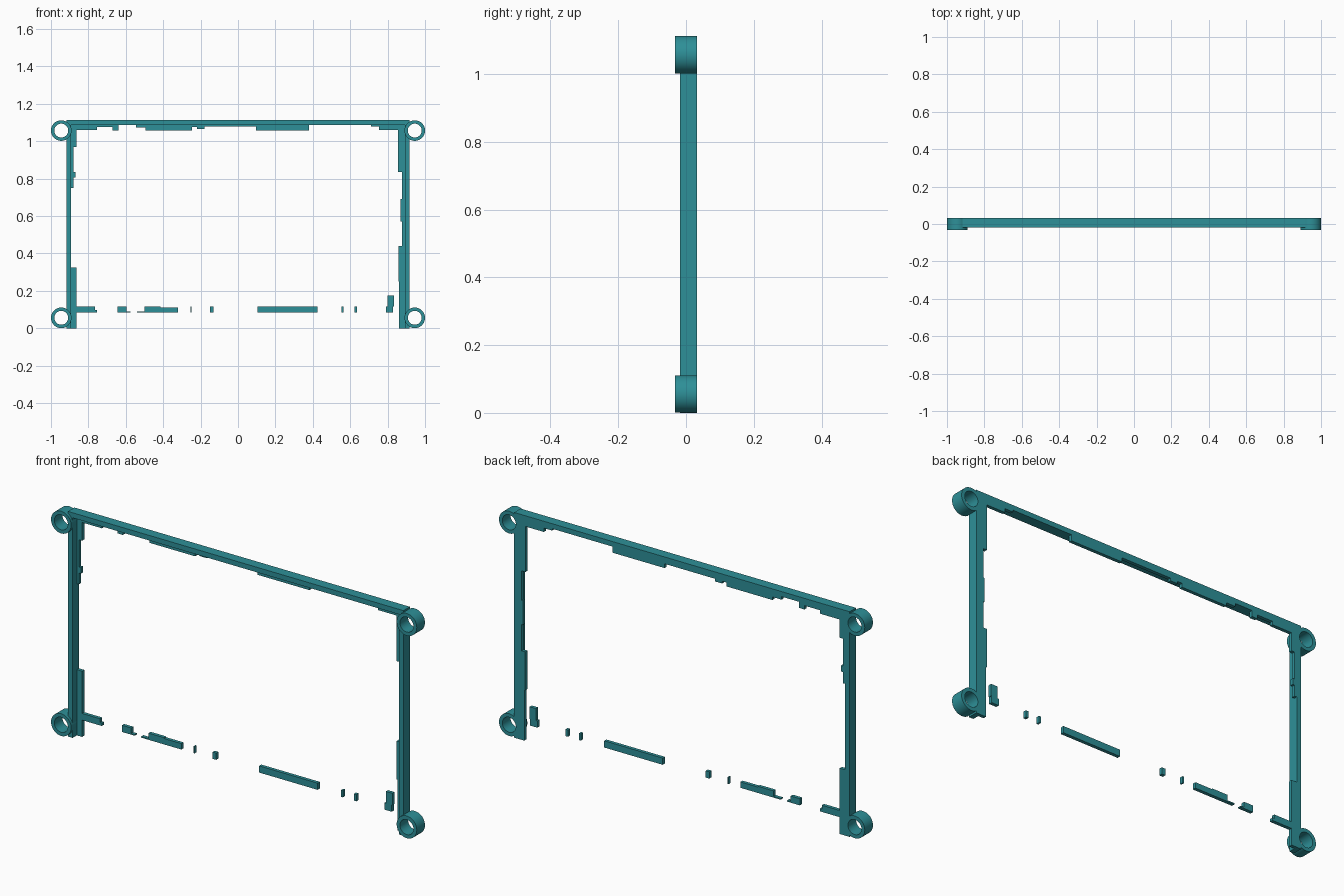
import bpy
import bmesh
import math
from mathutils import Matrix, Vector

default_cube = bpy.data.objects.get("Cube")
if default_cube:
    bpy.data.objects.remove(default_cube, do_unlink=True)

# Shared dimensions
BACK = 0.032
WALL_FRONT = -0.018
LIP_FRONT = 0.015
TOP = 1.113
WALL_BOTTOM = 1.088
WALL_OUTER = 0.917
WALL_INNER = 0.892
RING_X = 0.945
RING_HEIGHTS = (0.056, 1.057)
RING_RADIUS = 0.055
HOLE_RADIUS = 0.037

teal = bpy.data.materials.new("teal plastic")
teal.use_nodes = True
colour = (0.027, 0.279, 0.314, 1)
teal.diffuse_color = colour
teal.node_tree.nodes["Principled BSDF"].inputs["Base Color"].default_value = colour


def make_object(name, bm):
    bmesh.ops.recalc_face_normals(bm, faces=bm.faces)
    mesh = bpy.data.meshes.new(name)
    bm.to_mesh(mesh)
    bm.free()
    mesh.materials.append(teal)
    part = bpy.data.objects.new(name, mesh)
    bpy.context.scene.collection.objects.link(part)
    return part


def make_boxes(name, rectangles, front):
    """One object of boxes given as (left, right, bottom, top) rectangles."""
    bm = bmesh.new()
    for left, right, bottom, top in rectangles:
        centre = Vector((left + right, front + BACK, bottom + top)) / 2
        size = Vector((right - left, BACK - front, top - bottom))
        matrix = Matrix.Translation(centre) @ Matrix.Diagonal(size).to_4x4()
        bmesh.ops.create_cube(bm, size=1, matrix=matrix)
    return make_object(name, bm)


def make_ring(name, x, z, segments=48):
    """Tube open along y."""
    bm = bmesh.new()
    loops = []
    for radius, y in ((RING_RADIUS, -BACK), (RING_RADIUS, BACK),
                      (HOLE_RADIUS, BACK), (HOLE_RADIUS, -BACK)):
        angles = [math.tau * i / segments for i in range(segments)]
        loops.append([bm.verts.new((x + radius * math.cos(a), y, z + radius * math.sin(a)))
                      for a in angles])
    for first, second in zip(loops, loops[1:] + loops[:1]):
        for i in range(segments):
            j = (i + 1) % segments
            bm.faces.new((first[i], first[j], second[j], second[i]))
    ring = make_object(name, bm)
    bpy.ops.object.select_all(action="DESELECT")
    ring.select_set(True)
    bpy.context.view_layer.objects.active = ring
    bpy.ops.object.shade_smooth_by_angle()


# Screw rings at the four corners
for side, sign in (("right", -1), ("left", 1)):
    for level, height in zip(("lower", "upper"), RING_HEIGHTS):
        make_ring(f"{level}_{side}_screw_ring", sign * RING_X, height)

# Cutter that keeps the screw holes open
bm = bmesh.new()
for sign in (-1, 1):
    for height in RING_HEIGHTS:
        matrix = Matrix.Translation((sign * RING_X, 0, height)) @ Matrix.Rotation(math.pi / 2, 4, "X")
        bmesh.ops.create_cone(bm, cap_ends=True, segments=48, radius1=HOLE_RADIUS,
                              radius2=HOLE_RADIUS, depth=1, matrix=matrix)
cutter = make_object("screw_hole_cutter", bm)
cutter.hide_render = True
cutter.hide_viewport = True
cutter.display_type = "WIRE"

# Outer walls
make_boxes("top_wall", [(-WALL_OUTER, WALL_OUTER, WALL_BOTTOM, TOP)], WALL_FRONT)
right_wall = make_boxes("right_wall", [(-WALL_OUTER, -WALL_INNER, 0, WALL_BOTTOM)], WALL_FRONT)
left_wall = make_boxes("left_wall", [(WALL_INNER, WALL_OUTER, 0, WALL_BOTTOM)], WALL_FRONT)
for wall in (right_wall, left_wall):
    cut = wall.modifiers.new("screw holes", "BOOLEAN")
    cut.object = cutter
    cut.solver = "EXACT"

# Broken lip under the top wall: left, right, bottom
top_lip = [
    (-WALL_INNER, -0.755, 1.06), (-0.755, -0.67, 1.077), (-0.67, -0.64, 1.058),
    (-0.545, -0.495, 1.073), (-0.495, -0.245, 1.058), (-0.245, -0.22, 1.077),
    (-0.22, -0.18, 1.066), (-0.18, 0.095, 1.079), (0.095, 0.38, 1.058),
    (0.71, 0.755, 1.079), (0.755, WALL_INNER, 1.06),
]
make_boxes("top_lip", [(*piece, WALL_BOTTOM) for piece in top_lip], LIP_FRONT)

# Broken lips beside the side walls: inner edge, bottom, top
right_lip = [(0.863, 0.97, 1.06), (0.88, 0.75, 0.97), (0.87, 0.805, 0.835), (0.863, 0, 0.325)]
make_boxes("right_lip", [(-WALL_INNER, -x, low, high) for x, low, high in right_lip], LIP_FRONT)
left_lip = [(0.876, 0, 1.06), (0.856, 0.835, 1.06), (0.87, 0.57, 0.69),
            (0.857, 0.25, 0.44), (0.862, 0, 0.25)]
make_boxes("left_lip", [(x, WALL_INNER, low, high) for x, low, high in left_lip], LIP_FRONT)

# Loose fragments of the bottom lip: left, right
LOW, HIGH = 0.083, 0.116
fragments = [(-0.863, -0.765), (-0.645, -0.595), (-0.5, -0.415), (-0.255, -0.248),
             (-0.15, -0.13), (0.105, 0.425), (0.553, 0.563), (0.623, 0.637)]
make_boxes("bottom_lip_fragments", [(*piece, LOW, HIGH) for piece in fragments], LIP_FRONT)
make_boxes("bottom_lip_slivers", [
    (-0.765, -0.755, LOW, 0.097), (-0.595, -0.575, LOW, 0.089),
    (-0.54, -0.5, LOW, 0.089), (-0.415, -0.32, LOW, 0.112),
], LIP_FRONT)
make_boxes("bottom_corner_fragment", [(0.79, 0.83, LOW, HIGH), (0.798, 0.833, HIGH, 0.175)], LIP_FRONT)
